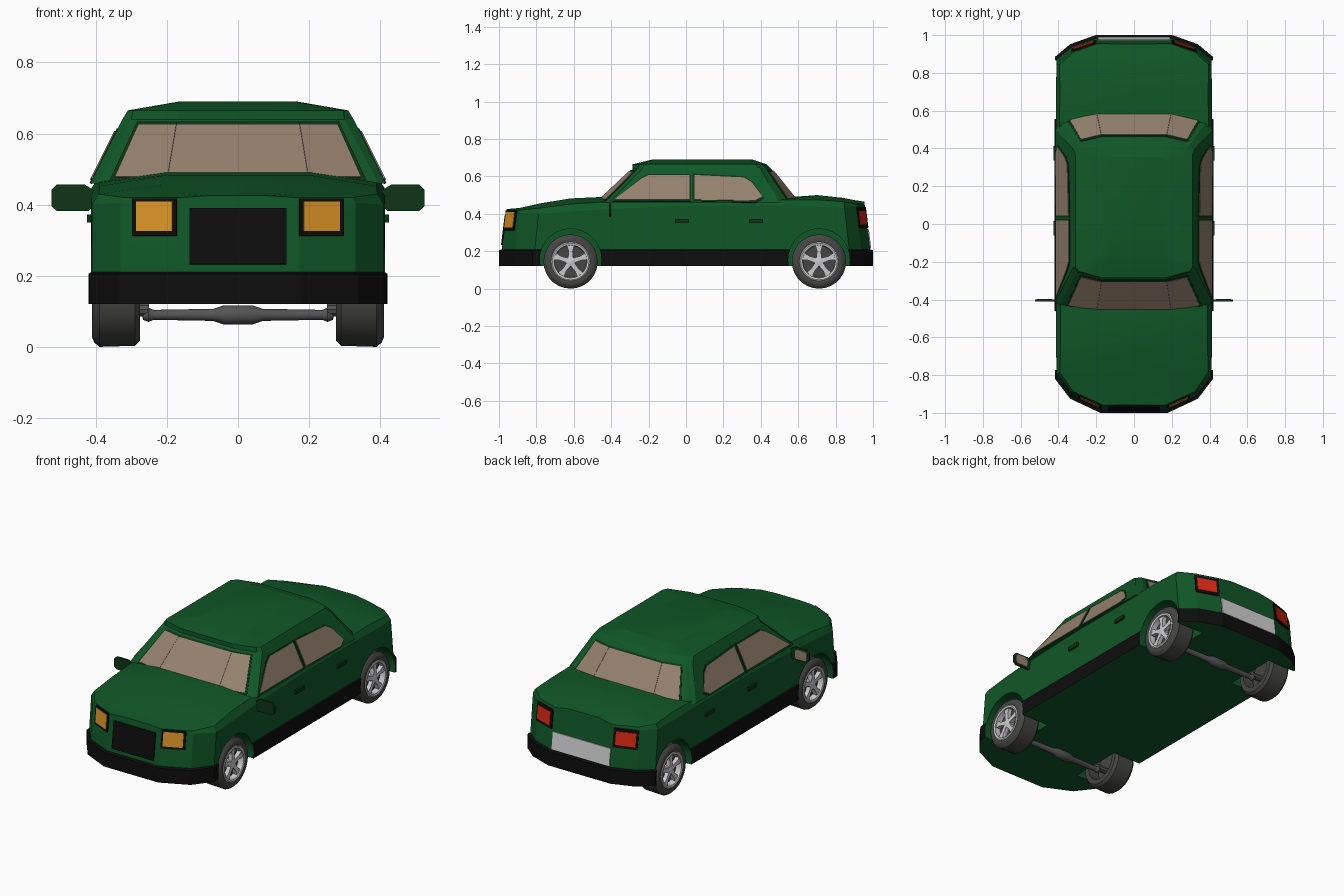
import bpy, bmesh, math
from mathutils import Vector, Matrix

if "Cube" in bpy.data.objects:
    bpy.data.objects.remove(bpy.data.objects["Cube"])


def mat(name, r, g, b):
    m = bpy.data.materials.new(name)
    m.diffuse_color = (r, g, b, 1)
    m.use_nodes = True
    m.node_tree.nodes["Principled BSDF"].inputs["Base Color"].default_value = m.diffuse_color
    return m


GREEN = mat("body green", 0.005, 0.095, 0.02)
DARK = mat("trim dark green", 0.004, 0.035, 0.008)
BLACK = mat("black", 0.004, 0.004, 0.004)
GLASS = mat("tan glass", 0.30, 0.22, 0.155)
AMBER = mat("amber", 0.72, 0.30, 0.02)
RED = mat("lamp red", 0.70, 0.02, 0.006)
WHITE = mat("plate white", 0.65, 0.65, 0.65)
TYRE = mat("tyre grey", 0.06, 0.06, 0.057)
RIM = mat("rim silver", 0.6, 0.6, 0.62)
STEEL = mat("axle grey", 0.09, 0.09, 0.09)


def make(name, bm, mats, smooth=None):
    bmesh.ops.recalc_face_normals(bm, faces=bm.faces)
    me = bpy.data.meshes.new(name)
    bm.to_mesh(me)
    bm.free()
    ob = bpy.data.objects.new(name, me)
    bpy.context.collection.objects.link(ob)
    for m in mats:
        me.materials.append(m)
    if smooth:
        bpy.ops.object.select_all(action='DESELECT')
        ob.select_set(True)
        bpy.context.view_layer.objects.active = ob
        bpy.ops.object.shade_smooth_by_angle(angle=math.radians(smooth))
    return ob


def plate(name, pts, out, t, m, base=-0.004):
    """Thin prism on a surface polygon, raised by t towards the out side."""
    pts = [Vector(p) for p in pts]
    n = (pts[1] - pts[0]).cross(pts[2] - pts[0]).normalized()
    if n.dot(Vector(out)) < 0:
        n.negate()
    bm = bmesh.new()
    a = [bm.verts.new(p + n * base) for p in pts]
    b = [bm.verts.new(p + n * t) for p in pts]
    bm.faces.new(a)
    bm.faces.new(b)
    for i in range(len(a)):
        j = (i + 1) % len(a)
        bm.faces.new((a[i], a[j], b[j], b[i]))
    return make(name, bm, [m])


def revolve(name, prof, y, z, sx, m, seg=28, smooth=35):
    """Spin (x, radius) points about the x axis."""
    bm = bmesh.new()
    rings = []
    for x, r in prof:
        rings.append([bm.verts.new((sx * x, y + r * math.cos(a), z + r * math.sin(a)))
                      for a in (2 * math.pi * k / seg for k in range(seg))])
    for a, b in zip(rings, rings[1:]):
        for i in range(seg):
            j = (i + 1) % seg
            bm.faces.new((a[i], a[j], b[j], b[i]))
    bmesh.ops.remove_doubles(bm, verts=bm.verts, dist=1e-5)
    return make(name, bm, [m], smooth)


# Body: lofted along y; (y, half width, edge height, centre height, shoulder drop)
stations = [(-1, .17, .42, .425, .012), (-.925, .33, .42, .432, .015), (-.82, .41, .43, .455, .03),
            (-.62, .413, .452, .482, .04), (-.45, .413, .463, .49, .04), (0, .413, .475, .485, .03),
            (.5, .413, .475, .485, .03), (.7, .413, .475, .50, .035), (.885, .41, .465, .485, .025),
            (.952, .33, .452, .472, .015), (1, .195, .45, .465, .012)]


def body_y(y, z):
    if abs(y) < .8 or z < .207:
        return y
    return y * .985 * (1 - .025 * (z - .21) / .2)


bm = bmesh.new()
loops = []
for y, w, ze, zc, d in stations:
    half = [(w + .008, .12), (w + .008, .205), (w, .21), (w, ze - d), (w - d * .6, ze), (w * .5, zc)]
    prof = half + [(-x, z) for x, z in reversed(half)]
    loops.append([bm.verts.new((x, body_y(y, z), z)) for x, z in prof])
n = len(loops[0])
for a, b in zip(loops, loops[1:]):
    for i in range(n):
        j = (i + 1) % n
        bm.faces.new((a[i], a[j], b[j], b[i]))
for l in (loops[0], loops[-1]):
    for i in range(n // 2 - 1):
        bm.faces.new((l[i], l[i + 1], l[n - 2 - i], l[n - 1 - i]))
# black bumper and sill band
for f in bm.faces:
    zs = [v.co.z for v in f.verts]
    f.material_index = int(max(zs) < .211 and max(zs) - min(zs) > .001)
body = make("body", bm, [GREEN, BLACK])

# Wheel arches cut into the body
WHEELS = [(s, y) for s in (1, -1) for y in (-.617, .711)]
cutters = []
for s, y in WHEELS:
    c = revolve("arch_cutter", [(.24, 0), (.24, .165), (.6, .165), (.6, 0)], y, .155, s, GREEN)
    c.hide_render = True
    mod = body.modifiers.new("arch", 'BOOLEAN')
    mod.operation, mod.object, mod.solver = 'DIFFERENCE', c, 'EXACT'
    cutters.append(c)
dg = bpy.context.evaluated_depsgraph_get()
dg.update()
new_mesh = bpy.data.meshes.new_from_object(body.evaluated_get(dg))
body.modifiers.clear()
body.data = new_mesh
for c in cutters:
    bpy.data.objects.remove(c)
bpy.ops.object.select_all(action='DESELECT')
body.select_set(True)
bpy.context.view_layer.objects.active = body
bpy.ops.object.shade_smooth_by_angle(angle=math.radians(15))

# Cabin: stacked outlines, each the right half from front to back
low = [(.2, -.475), (.395, -.43), (.415, -.41), (.415, .5), (.385, .545), (.2, .6)]
mid = [(.17, -.285), (.30, -.255), (.325, -.235), (.325, .40), (.30, .425), (.17, .455)]
lip = [(.17, -.285), (.295, -.25), (.31, -.225), (.31, .37), (.285, .40), (.17, .43)]
top = [(.13, -.18), (.16, -.17), (.165, -.15), (.165, .33), (.16, .345), (.13, .355)]
bm = bmesh.new()
rings = []
for pts, z in ((low, .46), (mid, .64), (lip, .665), (top, .69)):
    full = pts + [(-x, y) for x, y in reversed(pts)]
    rings.append([bm.verts.new((x, y, z)) for x, y in full])
n = len(rings[0])
for a, b in zip(rings, rings[1:]):
    for i in range(n):
        j = (i + 1) % n
        bm.faces.new((a[i], a[j], b[j], b[i]))
bm.faces.new(rings[0])
bm.faces.new(rings[-1])
make("cabin", bm, [GREEN], 15)


# Windscreen and rear window: three facets each, with a dark surround
def facet(i, j, u0, u1, v0, v1, s):
    def at(u, v):
        a = Vector((*low[i], .46)).lerp(Vector((*low[j], .46)), u)
        b = Vector((*mid[i], .64)).lerp(Vector((*mid[j], .64)), u)
        p = a.lerp(b, v)
        return Vector((p.x * s, p.y, p.z))
    return [at(u0, v0), at(u1, v0), at(u1, v1), at(u0, v1)]


for name, i, j, d in (("windscreen", 0, 1, -1), ("rear_window", 5, 4, 1)):
    for part, m, t, g in (("surround", DARK, .003, .05), ("glass", GLASS, .006, 0)):
        v0, v1, u = .08 - g, .9 + g, .78 + g * 1.2
        for s in (1, -1):
            plate(f"{name}_{part}_side", facet(i, j, 0, u, v0, v1, s), (0, d, .5), t, m)
        f = facet(i, j, 0, 0, v0, v1, 1)
        mid_pts = [f[0], f[3], Vector((-f[3].x, *f[3].yz)), Vector((-f[0].x, *f[0].yz))]
        plate(f"{name}_{part}", mid_pts, (0, d, .5), t, m)

# Side windows
front_win = [(-.385, .473), (.018, .473), (.018, .605), (-.2, .605), (-.24, .585)]
rear_win = [(.045, .473), (.37, .468), (.41, .49), (.35, .568), (.31, .592), (.045, .605)]
for s in (1, -1):
    for name, poly in (("front_door", front_win), ("rear_door", rear_win)):
        cy = sum(p[0] for p in poly) / len(poly)
        cz = sum(p[1] for p in poly) / len(poly)
        for part, m, t, k, kz in (("surround", DARK, .003, 1.05, 1.13), ("glass", GLASS, .006, 1, 1)):
            pts = [(cy + (y - cy) * k, cz + (z - cz) * kz) for y, z in poly]
            plate(f"{name}_{part}", [(s * (.415 - (z - .46) * .5), y, z) for y, z in pts], (s, 0, 0), t, m)

# Lamps, grille and number plate on the nose and tail
def end_quad(x0, x1, z0, z1, d):
    edge = sorted([(w, y) for y, w, *_ in stations if y * d > .8])
    def at(x, z):
        ax = abs(x)
        y = edge[-1][1] if ax > edge[-1][0] else d
        for (wa, ya), (wb, yb) in zip(edge, edge[1:]):
            if wa <= ax <= wb:
                y = ya + (yb - ya) * (ax - wa) / (wb - wa)
        return (x, body_y(y, z), z)
    return [at(x0, z0), at(x1, z0), at(x1, z1), at(x0, z1)]


for s in (1, -1):
    plate("headlamp_frame", end_quad(s * .172, s * .295, .312, .417, -1), (0, -1, 0), .006, BLACK)
    plate("headlamp", end_quad(s * .182, s * .283, .325, .408, -1), (0, -1, 0), .009, AMBER)
    plate("tail_lamp_frame", end_quad(s * .198, s * .33, .325, .435, 1), (0, 1, 0), .006, BLACK)
    plate("tail_lamp", end_quad(s * .212, s * .32, .34, .418, 1), (0, 1, 0), .009, RED)
plate("grille", end_quad(-.137, .137, .232, .39, -1), (0, -1, 0), .007, BLACK)
plate("number_plate", end_quad(-.19, .19, .215, .315, 1), (0, 1, 0), .006, WHITE)

# Mirrors and door handles
for s in (1, -1):
    outline = [(.405, .395), (.42, .382), (.51, .382), (.525, .396), (.525, .442), (.51, .456), (.43, .456), (.405, .44)]
    plate("mirror", [(s * x, -.405, z) for x, z in outline], (0, -1, 0), .006, DARK, -.005)
    lens = [(.435 + (x - .405) * .65, .419 + (z - .419) * .75) for x, z in outline]
    plate("mirror_glass", [(s * x, -.4, z) for x, z in lens], (0, 1, 0), .003, GLASS)
    for y in (-.06, .337):
        plate("door_handle", [(s * .413, y + a, z) for a, z in ((0, .35), (.075, .35), (.075, .372), (0, .372))],
              (s, 0, 0), .012, DARK)

# Wheels
for s, y in WHEELS:
    z = .145
    revolve("tyre", [(.34, 0), (.34, .095), (.275, .1), (.275, .128), (.29, .142), (.39, .145), (.405, .132),
                     (.41, .118), (.406, .102), (.375, .098), (.37, 0)], y, z, s, TYRE)
    revolve("rim", [(.375, .098), (.408, .104), (.411, .098), (.408, .088), (.375, .085)], y, z, s, RIM)
    revolve("hub", [(.37, .03), (.4, .026), (.404, .012), (.404, 0)], y, z, s, RIM, 10)
    for k in range(5):
        rot = Matrix.Rotation(math.pi / 2 + k * math.tau / 5, 3, 'X')
        shape = [(.012, -.014), (.055, -.011), (.092, -.021), (.092, .021), (.055, .011), (.012, .014)]
        pts = [rot @ Vector((s * .395, a, b)) + Vector((0, y, z)) for a, b in shape]
        plate("spoke", pts, (s, 0, 0), .006, RIM, -.018)

# Axles with a central bulge and ball ends
for y in (-.617, .711):
    half = [(.27, 0), (.267, .014), (.252, .02), (.237, .014), (.235, .014), (.07, .017), (.04, .027), (.0, .028)]
    prof = half[:-1] + [(-x, r) for x, r in reversed(half[:-1])]
    revolve("axle", prof, y, .09, 1, STEEL, 12)
    for s in (1, -1):
        revolve("axle_stub", [(.25, 0), (.25, .02), (.345, .02), (.345, 0)], y, .105, s, STEEL, 10)
